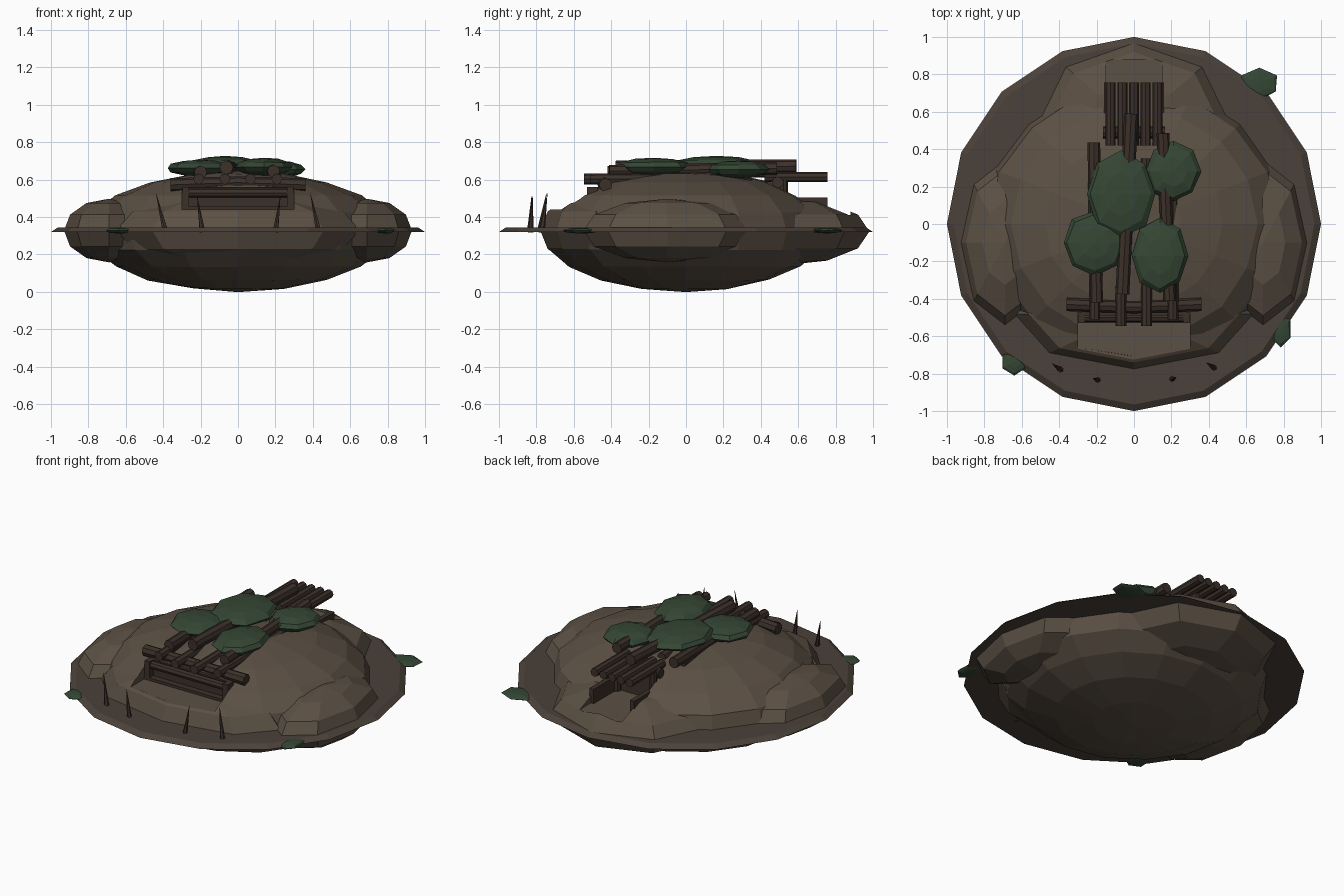
import bpy, bmesh, math, random
from mathutils import Vector, Matrix

if "Cube" in bpy.data.objects:
    bpy.data.objects.remove(bpy.data.objects["Cube"])

random.seed(4)


def mat(name, c):
    m = bpy.data.materials.new(name)
    m.diffuse_color = (*c, 1)
    m.use_nodes = True
    m.node_tree.nodes["Principled BSDF"].inputs["Base Color"].default_value = m.diffuse_color
    return m


EARTH = mat("earth", (0.105, 0.08, 0.058))
DIRT = mat("dark_earth", (0.07, 0.053, 0.041))
WOOD = mat("wood", (0.045, 0.03, 0.023))
LEAF = mat("leaf", (0.035, 0.062, 0.034))


def finish(name, bm, material):
    me = bpy.data.meshes.new(name)
    bm.to_mesh(me)
    bm.free()
    ob = bpy.data.objects.new(name, me)
    bpy.context.collection.objects.link(ob)
    if material:
        me.materials.append(material)
    return ob


def blob(name, loc, size, seg, rings, material, jitter=0.0):
    bm = bmesh.new()
    bmesh.ops.create_uvsphere(bm, u_segments=seg, v_segments=rings, radius=1)
    for v in bm.verts:
        k = 1 + random.uniform(-jitter, jitter)
        v.co = Vector([v.co[i] * size[i] * k + loc[i] for i in range(3)])
    return finish(name, bm, material)


def rod(name, a, b, r1, r2, material, seg=8):
    a, b = Vector(a), Vector(b)
    d = b - a
    m = Matrix.Translation((a + b) / 2) @ d.to_track_quat('Z', 'Y').to_matrix().to_4x4()
    bm = bmesh.new()
    bmesh.ops.create_cone(bm, cap_ends=True, segments=seg, radius1=r1,
                          radius2=r2, depth=d.length, matrix=m)
    return finish(name, bm, material)


def box(name, lo, hi, material):
    lo, hi = Vector(lo), Vector(hi)
    bm = bmesh.new()
    bmesh.ops.create_cube(bm, size=1, matrix=Matrix.Translation((lo + hi) / 2)
                          @ Matrix.Diagonal((*(hi - lo), 1)))
    return finish(name, bm, material)


# Ground skirt: thin 16-sided tapered disc
rod("ground_skirt", (0, 0, 0.32), (0, 0, 0.343), 1.0, 0.965, DIRT, 16)

# Earth mound: main dome with front, back and side banks
main = blob("mound", (0, 0, 0.325), (0.81, 0.765, 0.323), 16, 10, EARTH, 0.012)
front = blob("front_bank", (0, -0.48, 0.33), (0.65, 0.3, 0.2), 8, 6, EARTH)
back = blob("back_bank", (0, 0.53, 0.323), (0.53, 0.45, 0.18), 8, 6, EARTH)
for s, n in ((-1, "left"), (1, "right")):
    blob(n + "_bank", (s * 0.69, -0.1, 0.328), (0.24, 0.45, 0.17), 8, 6, EARTH)

# Firing slot and rear entrance cut into the earth
slot = box("slot_cutter", (-0.3, -0.9, 0.44), (0.3, -0.47, 0.8), None)
door = box("door_cutter", (-0.15, 0.5, 0.412), (0.15, 0.88, 0.8), None)
for cutter, targets in ((slot, (main, front)), (door, (main, back))):
    cutter.hide_render = True
    cutter.hide_viewport = False
    cutter.display_type = 'WIRE'
    for t in targets:
        md = t.modifiers.new("cut", 'BOOLEAN')
        md.operation = 'DIFFERENCE'
        md.solver = 'EXACT'
        md.object = cutter

# Firing slot timber: sill, cheeks, lintel and inner wall
box("slot_wall", (-0.28, -0.49, 0.45), (0.28, -0.465, 0.56), WOOD)
box("slot_sill", (-0.3, -0.53, 0.435), (0.3, -0.49, 0.457), WOOD)
for s in (-1, 1):
    box("slot_cheek", (s * 0.28 - 0.018, -0.53, 0.44), (s * 0.28 + 0.018, -0.47, 0.56), WOOD)
rod("slot_inner_log", (-0.27, -0.5, 0.53), (0.27, -0.5, 0.53), 0.025, 0.025, WOOD)
rod("slot_lintel_left", (0.02, -0.445, 0.585), (-0.36, -0.43, 0.572), 0.033, 0.036, WOOD)
rod("slot_lintel_right", (-0.02, -0.445, 0.585), (0.36, -0.43, 0.572), 0.033, 0.036, WOOD)

# Rear entrance timber: back wall, side boards, cross log and short roof logs
box("entrance_wall", (-0.14, 0.49, 0.41), (0.14, 0.51, 0.59), WOOD)
for s in (-1, 1):
    box("entrance_board", (s * 0.145 - 0.015, 0.5, 0.41), (s * 0.145 + 0.015, 0.757, 0.505), WOOD)
    rod("entrance_post", (s * 0.13, 0.52, 0.41), (s * 0.13, 0.52, 0.6), 0.025, 0.025, WOOD)
rod("entrance_cross_log", (-0.165, 0.49, 0.585), (0.165, 0.49, 0.585), 0.032, 0.032, WOOD)
for i in range(5):
    x = -0.125 + i * 0.0625
    rod("entrance_roof_log", (x, 0.42, 0.615), (x, 0.757, 0.615), 0.027, 0.027, WOOD)

# Roof logs: lower layer, then slightly skewed upper layer
for x, y in ((-0.21, -0.51), (-0.07, -0.545), (0.067, -0.545), (0.208, -0.51)):
    rod("lower_log", (x, y, 0.603), (x, 0.35, 0.61), 0.029, 0.029, WOOD)
for a, b, r in (((-0.062, -0.375, 0.665), (-0.015, 0.59, 0.672), 0.037),
                ((0.19, -0.41, 0.645), (0.155, 0.485, 0.66), 0.034),
                ((-0.2, -0.42, 0.64), (-0.215, 0.435, 0.645), 0.034)):
    rod("upper_log", a, b, r, r, WOOD)

# Foliage pads on the roof and tufts at the skirt edge
for loc, size in (((-0.07, 0.16, 0.683), (0.185, 0.235, 0.043)),
                  ((-0.21, -0.1, 0.662), (0.17, 0.175, 0.045)),
                  ((0.21, 0.28, 0.655), (0.147, 0.16, 0.048)),
                  ((0.14, -0.17, 0.668), (0.15, 0.2, 0.05))):
    blob("roof_bush", loc, size, 8, 6, LEAF, 0.03)
for loc, size in (((0.67, 0.75, 0.328), (0.105, 0.085, 0.016)),
                  ((0.785, -0.56, 0.328), (0.06, 0.095, 0.016)),
                  ((-0.64, -0.735, 0.328), (0.072, 0.072, 0.016))):
    blob("edge_tuft", loc, size, 6, 6, LEAF, 0.05)

# Pointed stakes in front
for a, b in (((-0.39, -0.78, 0.33), (-0.44, -0.745, 0.535)),
             ((-0.19, -0.835, 0.32), (-0.22, -0.825, 0.52)),
             ((0.2, -0.83, 0.32), (0.228, -0.82, 0.525)),
             ((0.43, -0.77, 0.33), (0.385, -0.74, 0.535))):
    rod("stake", a, b, 0.016, 0.0, WOOD, 6)
